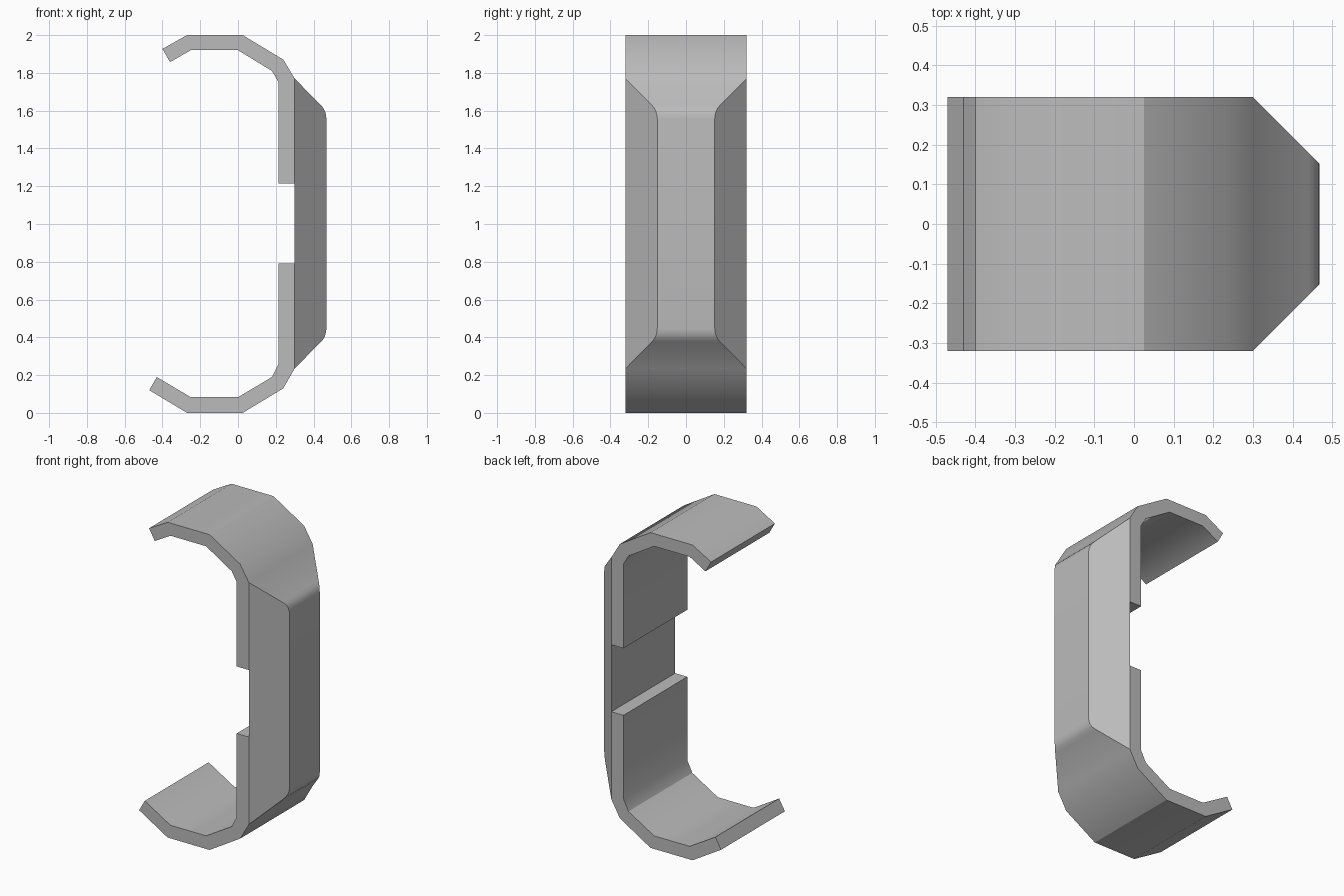
import bpy, bmesh, math

cube = bpy.data.objects.get("Cube")
if cube:
    bpy.data.objects.remove(cube)

grey = bpy.data.materials.new("plain grey")
grey.use_nodes = True
colour = (0.5, 0.5, 0.5, 1)
grey.diffuse_color = colour
grey.node_tree.nodes["Principled BSDF"].inputs["Base Color"].default_value = colour

# Side profiles (x, z): each hook runs from the grip joint round its tip and back
lower_hook = [(0.30, 0.79), (0.215, 0.79), (0.215, 0.26), (0.18, 0.19), (0, 0.083),
              (-0.25, 0.083), (-0.43, 0.19), (-0.47, 0.12), (-0.27, 0), (0.025, 0),
              (0.24, 0.13), (0.30, 0.235)]
upper_hook = [(0.30, 1.77), (0.24, 1.87), (0.025, 2), (-0.27, 2), (-0.40, 1.927),
              (-0.36, 1.857), (-0.25, 1.92), (0, 1.92), (0.18, 1.81), (0.215, 1.75),
              (0.215, 1.215), (0.30, 1.215)]

# Raised back plate with rounded corners, symmetric about its middle height
mid = (lower_hook[-1][1] + upper_hook[0][1]) / 2
corner = [(0.438, 0.375), (0.452, 0.391), (0.461, 0.409), (0.466, 0.428), (0.468, 0.448)]
plate = corner + [(x, 2 * mid - z) for x, z in reversed(corner)]

profile = lower_hook + plate + upper_hook
n_low, n_plate, total = len(lower_hook), len(plate), len(profile)


def half_width(x):
    # Full width on the hooks, tapering at 45 degrees on the plate
    return min(0.32, 0.62 - x)


bm = bmesh.new()
front = [bm.verts.new((x, -half_width(x), z)) for x, z in profile]
back = [bm.verts.new((x, half_width(x), z)) for x, z in profile]
for i in range(total):
    j = (i + 1) % total
    bm.faces.new((front[i], front[j], back[j], back[i]))

# Close both sides: two flat hook ends and one sloping plate flank
for ring in (front, back):
    bm.faces.new(ring[:n_low])
    bm.faces.new(ring[n_low + n_plate:])
    bm.faces.new([ring[0]] + ring[n_low - 1:n_low + n_plate + 1] + [ring[-1]])
bmesh.ops.recalc_face_normals(bm, faces=bm.faces)

mesh = bpy.data.meshes.new("hooked_bracket")
bm.to_mesh(mesh)
bm.free()
mesh.materials.append(grey)
bracket = bpy.data.objects.new("hooked_bracket", mesh)
bpy.context.collection.objects.link(bracket)

# Smooth the gentle bends and keep the hard edges crisp
bpy.ops.object.select_all(action="DESELECT")
bracket.select_set(True)
bpy.context.view_layer.objects.active = bracket
bpy.ops.object.shade_smooth_by_angle(angle=math.radians(31))
